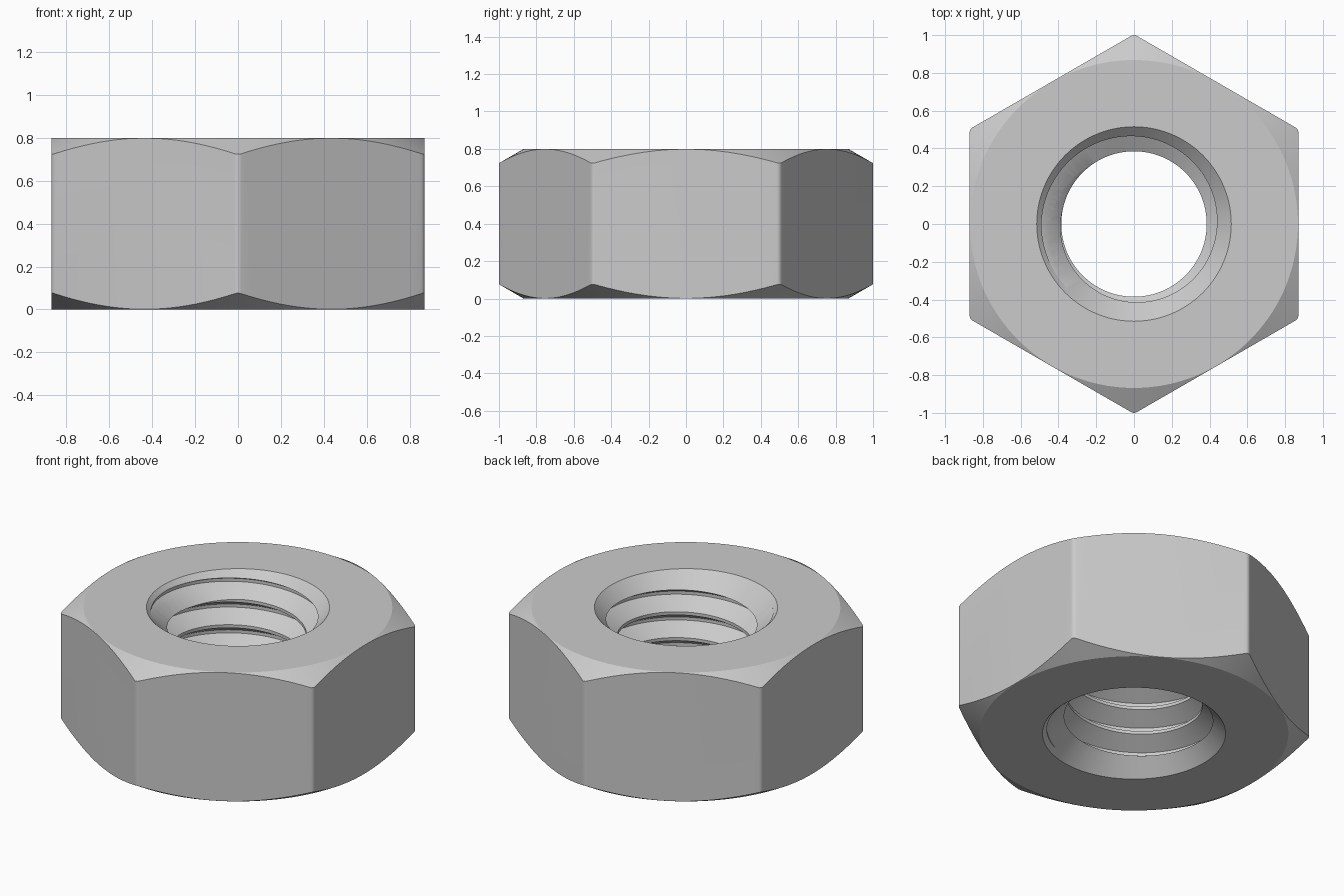
import bpy, bmesh
from math import pi, sin, cos, radians, sqrt

HEIGHT = 0.8
MINOR, MAJOR, RIM = 0.385, 0.49, 0.515   # bore crest, thread root, countersink rim
PITCH = 0.16
SEGS = 96

cube = bpy.data.objects.get("Cube")
if cube:
    bpy.data.objects.remove(cube, do_unlink=True)

steel = bpy.data.materials.new("light_grey_steel")
steel.use_nodes = True
colour = (0.6, 0.6, 0.6, 1)
steel.diffuse_color = colour
for node in steel.node_tree.nodes:
    if node.type == 'BSDF_PRINCIPLED':
        node.inputs["Base Color"].default_value = colour


def finish(bm, name):
    bmesh.ops.recalc_face_normals(bm, faces=bm.faces)
    mesh = bpy.data.meshes.new(name)
    bm.to_mesh(mesh)
    bm.free()
    mesh.materials.append(steel)
    obj = bpy.data.objects.new(name, mesh)
    bpy.context.collection.objects.link(obj)
    return obj


def loft(name, rings):
    """Closed solid through a stack of matching rings, capped at both ends."""
    bm = bmesh.new()
    loops = [[bm.verts.new(p) for p in ring] for ring in rings]
    for low, high in zip(loops, loops[1:]):
        for i in range(len(low)):
            j = (i + 1) % len(low)
            bm.faces.new((low[i], low[j], high[j], high[i]))
    bm.faces.new(loops[0])
    bm.faces.new(loops[-1])
    return finish(bm, name)


def circle(radius, z, n=SEGS):
    return [(radius * cos(2 * pi * i / n), radius * sin(2 * pi * i / n), z)
            for i in range(n)]


def hexagon(z, fillet=0.03, steps=4):
    """Hexagon with a point on the y axis and rounded corners."""
    points = []
    for k in range(6):
        mid = radians(90 + 60 * k)
        for s in range(steps + 1):
            a = mid + radians(60 * s / steps - 30)
            points.append(((1 - fillet) * cos(mid) + fillet * cos(a),
                           (1 - fillet) * sin(mid) + fillet * sin(a), z))
    return points


def threaded_rod(name, start, turns):
    """Right-handed 60 degree thread with flat crests and roots."""
    flank = (MAJOR - MINOR) / sqrt(3)
    flat = (PITCH - 2 * flank) / 2
    section = [(MINOR, 0), (MINOR, flat),
               (MAJOR, flat + flank), (MAJOR, 2 * flat + flank)]
    bm = bmesh.new()
    cols = []
    for t in range(turns * SEGS + 1):
        a = 2 * pi * t / SEGS
        z = start + PITCH * t / SEGS
        cols.append([bm.verts.new((r * cos(a), r * sin(a), z + dz)) for r, dz in section])
    for t in range(len(cols) - 1):
        a, b = cols[t], cols[t + 1]
        for j in range(3):
            bm.faces.new((a[j], b[j], b[j + 1], a[j + 1]))
        if t + SEGS + 1 < len(cols):
            c, d = cols[t + SEGS], cols[t + SEGS + 1]
            bm.faces.new((a[3], b[3], d[0], c[0]))
    # End caps fan out from a point on the axis
    last = len(cols) - 1
    bottom = [cols[t][0] for t in range(SEGS + 1)] + cols[0][:0:-1]
    top = [cols[t][3] for t in range(last - SEGS, last + 1)] + cols[last][2::-1]
    for loop, z in ((bottom, start), (top, start + PITCH * turns)):
        centre = bm.verts.new((0, 0, z))
        for i, v in enumerate(loop):
            bm.faces.new((v, loop[(i + 1) % len(loop)], centre))
    return finish(bm, name)


def boolean(target, cutter, operation):
    cutter.hide_render = True
    mod = target.modifiers.new(operation.lower(), 'BOOLEAN')
    mod.operation = operation
    mod.solver = 'EXACT'
    mod.object = cutter
    bpy.ops.object.select_all(action='DESELECT')
    target.select_set(True)
    bpy.context.view_layer.objects.active = target
    bpy.ops.object.modifier_apply(modifier=mod.name)
    bpy.data.objects.remove(cutter, do_unlink=True)


# Turned blank with 30 degree chamfers, trimmed to the hexagon
edge, drop = 0.868, 0.1
wide = edge + drop * sqrt(3)
nut = loft("hex_nut", [circle(edge, 0, 192), circle(wide, drop, 192),
                       circle(wide, HEIGHT - drop, 192), circle(edge, HEIGHT, 192)])
boolean(nut, loft("hex_cutter", [hexagon(-0.1), hexagon(HEIGHT + 0.1)]), 'INTERSECT')

# Threaded bore; the groove's upper edge sits at 0.756 on the +x side
thread_start = 0.756 - 7 * PITCH
boolean(nut, threaded_rod("thread_cutter", thread_start, 10), 'DIFFERENCE')

# 45 degree countersinks at both ends
neck = MINOR - 0.002
depth = RIM - neck
boolean(nut, loft("countersink_cutter", [
    circle(RIM + 0.1, -0.1), circle(neck, depth),
    circle(neck, HEIGHT - depth), circle(RIM + 0.1, HEIGHT + 0.1)]), 'DIFFERENCE')

bpy.ops.object.select_all(action='DESELECT')
nut.select_set(True)
bpy.context.view_layer.objects.active = nut
bpy.ops.object.shade_smooth_by_angle(angle=radians(25))
